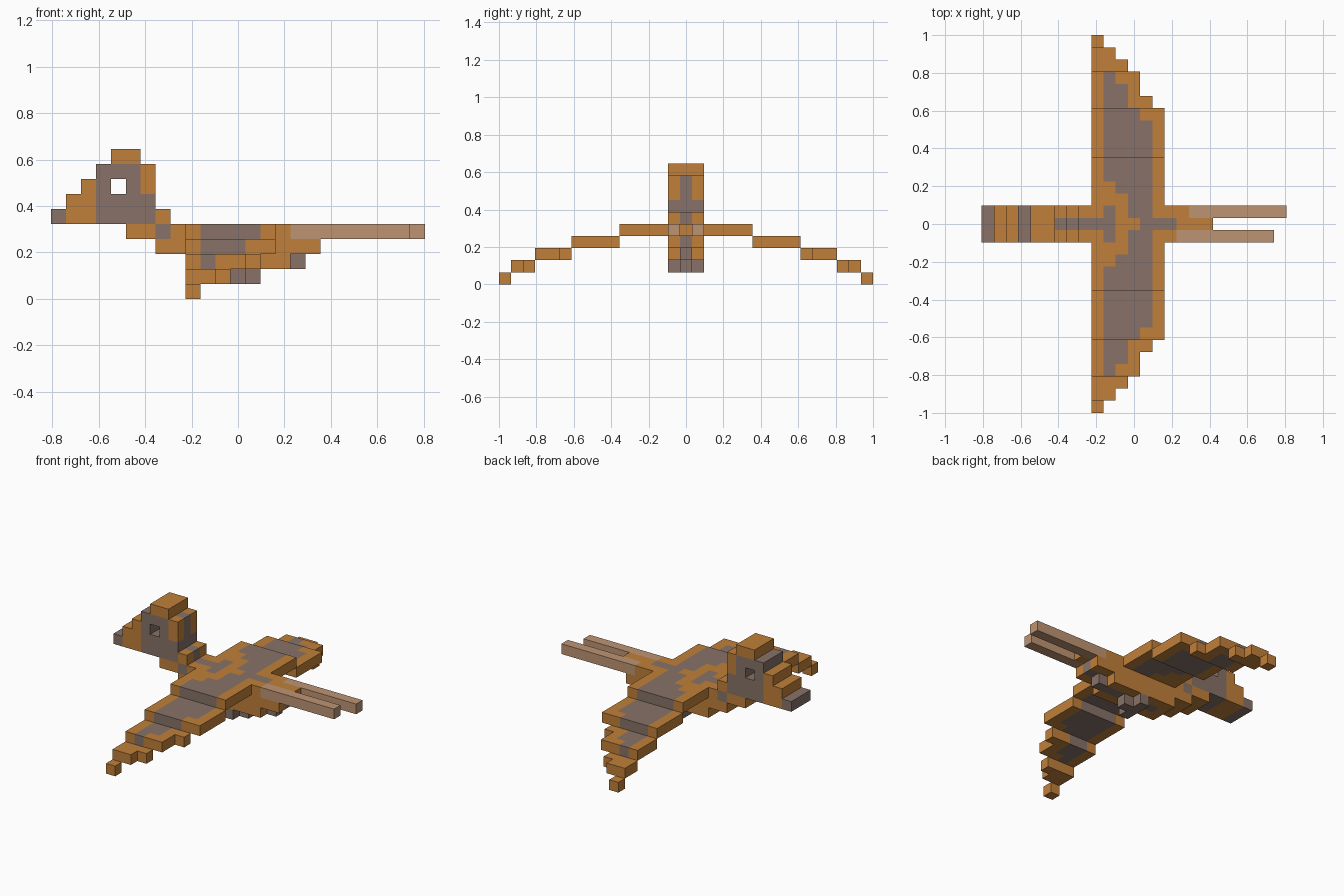
import bpy, bmesh
from mathutils import Vector

cube = bpy.data.objects.get("Cube")
if cube:
    bpy.data.objects.remove(cube, do_unlink=True)

U = 2 / 31                      # edge length of one block
ORANGE, GREY, TAN = 0, 1, 2


def material(name, rgb):
    m = bpy.data.materials.new(name)
    m.use_nodes = True
    m.diffuse_color = (*rgb, 1)
    bsdf = m.node_tree.nodes["Principled BSDF"]
    bsdf.inputs["Base Color"].default_value = (*rgb, 1)
    bsdf.inputs["Roughness"].default_value = 0.9
    return m


MATS = [material("orange feathers", (0.527, 0.216, 0.042)),
        material("grey brown feathers", (0.246, 0.171, 0.138)),
        material("pale tail feathers", (0.515, 0.296, 0.171))]


def fill(cells, xs, ys, z, colour):
    """Fill an inclusive range of blocks in one layer."""
    for i in range(xs[0], xs[1] + 1):
        for j in range(ys[0], ys[1] + 1):
            cells[i, j, z] = colour


FULL = (-1, 1)
MID = (0, 0)

# Head: layers from crown to beak, with an eye hole right through
head = {}
fill(head, (4, 5), FULL, 9, ORANGE)
fill(head, (3, 5), FULL, 8, GREY)
fill(head, (2, 2), FULL, 7, ORANGE)
fill(head, (3, 3), FULL, 7, GREY)
fill(head, (5, 5), FULL, 7, GREY)
for z in (7, 8):
    fill(head, (6, 6), FULL, z, ORANGE)
    fill(head, (6, 6), MID, z, GREY)
fill(head, (1, 2), FULL, 6, ORANGE)
fill(head, (3, 6), FULL, 6, GREY)
fill(head, (0, 0), FULL, 5, GREY)
fill(head, (1, 2), FULL, 5, ORANGE)
fill(head, (3, 6), FULL, 5, GREY)
fill(head, (7, 7), FULL, 5, ORANGE)
fill(head, (7, 7), MID, 5, GREY)

# Body: neck, back and stepped belly
body = {}
fill(body, (5, 15), FULL, 4, ORANGE)
fill(body, (7, 7), FULL, 4, GREY)
fill(body, (8, 9), MID, 4, GREY)
fill(body, (10, 10), FULL, 4, GREY)
fill(body, (12, 13), FULL, 4, GREY)
fill(body, (12, 12), MID, 4, ORANGE)
fill(body, (14, 15), MID, 4, GREY)
fill(body, (7, 17), FULL, 3, ORANGE)
fill(body, (9, 17), MID, 3, GREY)
fill(body, (9, 15), FULL, 2, ORANGE)
fill(body, (10, 16), MID, 2, GREY)

# Feet
feet = {}
fill(feet, (12, 12), FULL, 1, GREY)
fill(feet, (13, 13), MID, 1, GREY)

# Tail: short middle and two uneven streamers
tail = {}
fill(tail, (16, 18), MID, 4, ORANGE)
fill(tail, (16, 23), (-1, -1), 4, TAN)
fill(tail, (16, 16), (1, 1), 4, ORANGE)
fill(tail, (17, 24), (1, 1), 4, TAN)


def wing(side):
    """Stepped wing drooping outwards: last block, grey range and height per row."""
    cells = {}
    for j in range(2, 16):
        z = 4 if j < 6 else 3 if j < 10 else 2 if j < 13 else 1 if j < 15 else 0
        last = 14 if j < 10 else {10: 13, 11: 12, 12: 12, 13: 11, 14: 10, 15: 9}[j]
        row = (side * j, side * j)
        fill(cells, (9, last), row, z, ORANGE)
        if j < 13:
            start = {2: 12, 3: 11}.get(j, 10)
            end = 13 if j < 9 else {9: 12, 12: 10}.get(j, 11)
            fill(cells, (start, end), row, z, GREY)
    return cells


PARTS = {"head": head, "body": body, "feet": feet, "tail": tail,
         "left_wing": wing(1), "right_wing": wing(-1)}
SOLID = set().union(*PARTS.values())


def build(name, cells):
    """Make the outer skin of a group of blocks."""
    bm = bmesh.new()
    verts = {}

    def vert(p):
        key = tuple(round(2 * c) for c in p)
        if key not in verts:
            verts[key] = bm.verts.new(((p[0] - 12) * U, p[1] * U, (p[2] + 0.5) * U))
        return verts[key]

    for cell, colour in cells.items():
        for axis in range(3):
            for sign in (-1, 1):
                n = Vector((0, 0, 0))
                n[axis] = sign
                beside = tuple(int(c + d) for c, d in zip(cell, n))
                if beside in SOLID:
                    continue
                a = Vector((0, 0, 0))
                a[(axis + 1) % 3] = 0.5
                b = n.cross(a)
                mid = Vector(cell) + n / 2
                f = bm.faces.new([vert(mid + q) for q in (-a - b, a - b, a + b, b - a)])
                f.material_index = colour
    # Merge flat areas of one colour
    bmesh.ops.dissolve_limit(bm, angle_limit=0.01, verts=bm.verts[:],
                             edges=bm.edges[:], delimit={'MATERIAL'})
    mesh = bpy.data.meshes.new(name)
    bm.to_mesh(mesh)
    bm.free()
    for m in MATS:
        mesh.materials.append(m)
    bpy.context.collection.objects.link(bpy.data.objects.new(name, mesh))


for part_name, part_cells in PARTS.items():
    build(part_name, part_cells)
